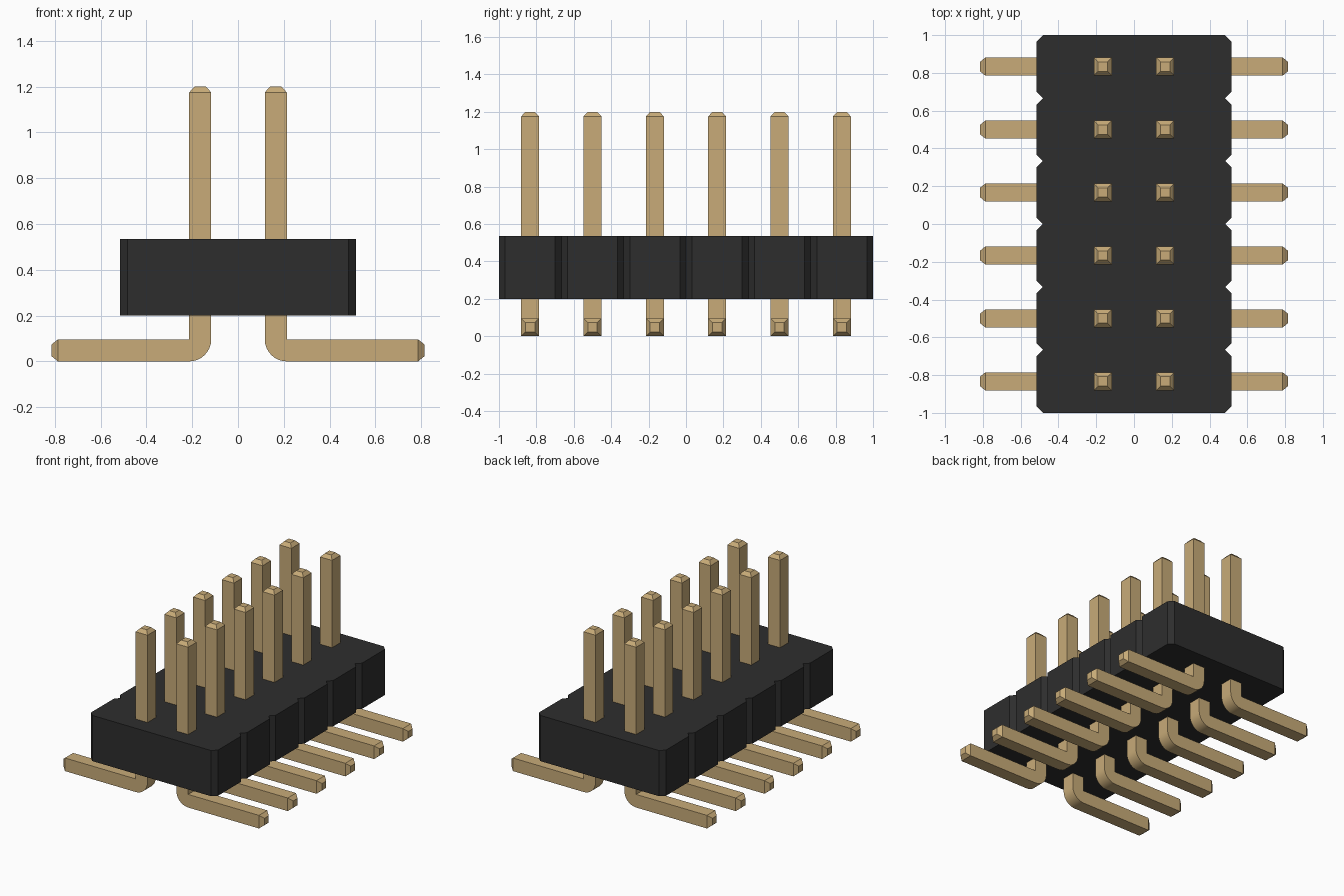
import bpy, bmesh, math

if "Cube" in bpy.data.objects:
    bpy.data.objects.remove(bpy.data.objects["Cube"], do_unlink=True)


def make_material(name, color):
    m = bpy.data.materials.new(name)
    m.use_nodes = True
    m.diffuse_color = color
    m.node_tree.nodes["Principled BSDF"].inputs["Base Color"].default_value = color
    return m


gold = make_material("pale gold metal", (0.58, 0.41, 0.19, 1))
black = make_material("black plastic", (0.027, 0.027, 0.027, 1))

PITCH = 1 / 3
ROWS = 6


def finish(bm, name, mat):
    bmesh.ops.recalc_face_normals(bm, faces=bm.faces)
    mesh = bpy.data.meshes.new(name)
    bm.to_mesh(mesh)
    bm.free()
    mesh.materials.append(mat)
    return mesh


def add_object(name, mesh):
    ob = bpy.data.objects.new(name, mesh)
    bpy.context.collection.objects.link(ob)
    return ob


# Housing: outline with chamfered ends of every cell, which leaves V notches
HALF_X, CHAMFER = 0.515, 0.033
right_edge = []
for i in range(ROWS):
    y0, y1 = -1 + i * PITCH, -1 + (i + 1) * PITCH
    right_edge += [(HALF_X - CHAMFER, y0), (HALF_X, y0 + CHAMFER), (HALF_X, y1 - CHAMFER)]
right_edge.append((HALF_X - CHAMFER, 1))
outline = right_edge + [(-x, -y) for x, y in right_edge]

bm = bmesh.new()
base = bm.faces.new([bm.verts.new((x, y, 0.2)) for x, y in outline])
top = bmesh.ops.extrude_face_region(bm, geom=[base])
bmesh.ops.translate(bm, vec=(0, 0, 0.335),
                    verts=[v for v in top["geom"] if isinstance(v, bmesh.types.BMVert)])
add_object("housing", finish(bm, "housing", black))

# Pin: square rings swept from the top tip, round the bend, to the foot tip
W, TIP = 0.048, 0.025
X = 0.165                       # pin centre line
XI, XO = X + W, X - W           # inner and outer side of the bend
R = 2 * W                       # outer bend radius
rings = [((X - TIP, 1.2), (X + TIP, 1.2), TIP),
         ((XO, 1.175), (XI, 1.175), W)]
for i in range(9):
    a = math.pi / 2 * i / 8
    rings.append(((XI - R * math.cos(a), R - R * math.sin(a)), (XI, R), W))
rings += [((0.787, 0), (0.787, R), W),
          ((0.815, W - TIP), (0.815, W + TIP), TIP)]

bm = bmesh.new()
loops = []
for (ox, oz), (ix, iz), h in rings:
    loops.append([bm.verts.new(p) for p in
                  ((ox, -h, oz), (ix, -h, iz), (ix, h, iz), (ox, h, oz))])
for a, b in zip(loops, loops[1:]):
    for k in range(4):
        j = (k + 1) % 4
        bm.faces.new((a[k], a[j], b[j], b[k]))
bm.faces.new(loops[0])
bm.faces.new(loops[-1])
bmesh.ops.remove_doubles(bm, verts=bm.verts, dist=1e-5)   # closes the sharp inner corner
pin_mesh = finish(bm, "pin", gold)

# Two columns of pins, feet pointing outwards
for side, turn in (("left", 0), ("right", math.pi)):
    for i in range(ROWS):
        pin = add_object(f"{side}_pin_{i + 1}", pin_mesh)
        pin.location.y = (i - (ROWS - 1) / 2) * PITCH
        pin.rotation_euler.z = turn

# Smooth only the bend
bpy.ops.object.select_all(action="DESELECT")
pin.select_set(True)
bpy.context.view_layer.objects.active = pin
bpy.ops.object.shade_smooth_by_angle(angle=math.radians(25))
